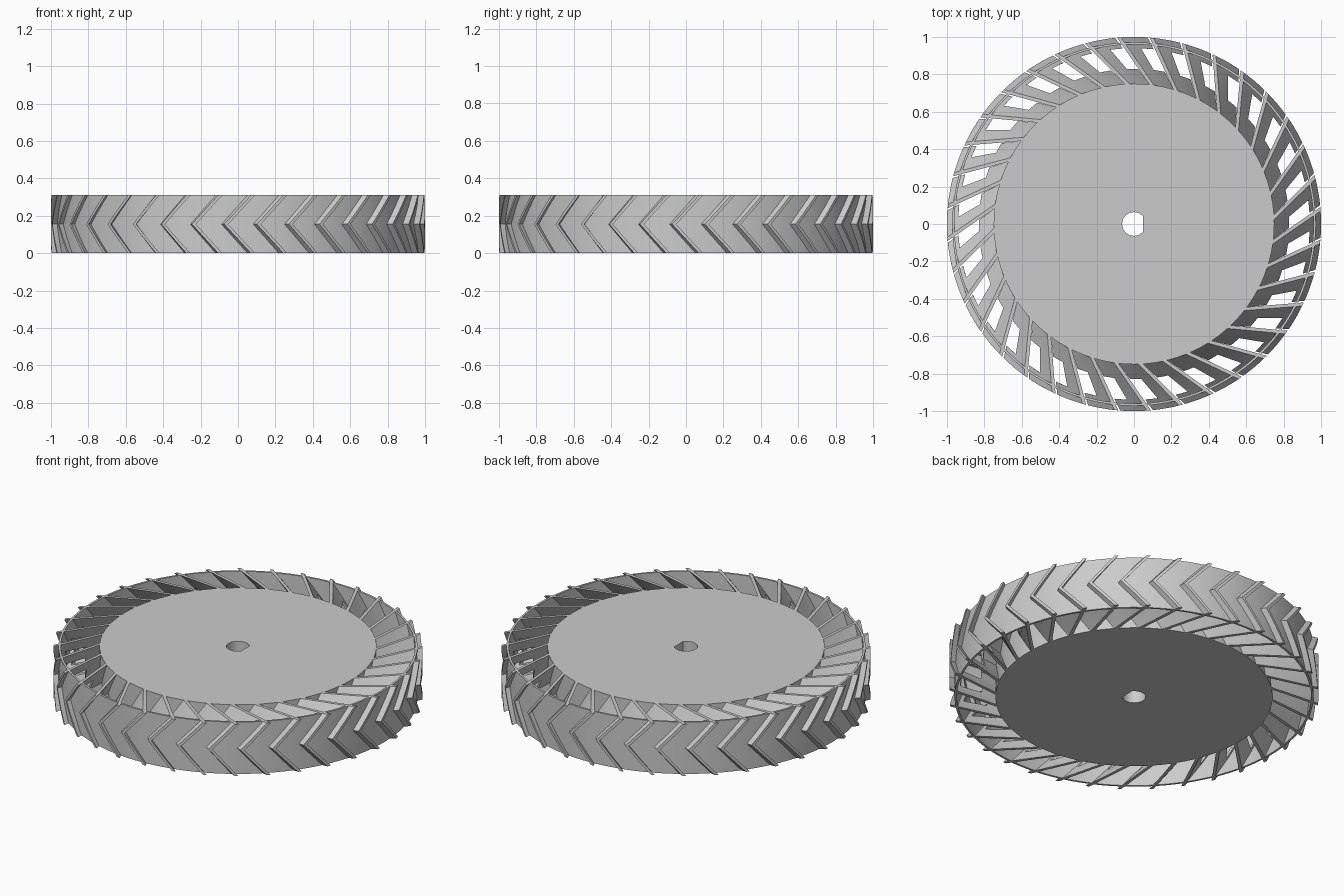
import bpy, bmesh, math

if "Cube" in bpy.data.objects:
    bpy.data.objects.remove(bpy.data.objects["Cube"])

H = 0.31            # wheel height
COUNT = 36          # number of spokes
TWIST = math.radians(8.2)   # chevron sweep from mid-height to each face
OFFSET = 0.5        # distance of each spoke line from the axle
THICK = 0.018

grey = bpy.data.materials.new("light_grey")
grey.diffuse_color = (0.6, 0.6, 0.6, 1)
grey.use_nodes = True
grey.node_tree.nodes["Principled BSDF"].inputs["Base Color"].default_value = grey.diffuse_color


def finish(name, bm, smooth=True):
    bmesh.ops.recalc_face_normals(bm, faces=bm.faces)
    mesh = bpy.data.meshes.new(name)
    bm.to_mesh(mesh)
    bm.free()
    mesh.materials.append(grey)
    ob = bpy.data.objects.new(name, mesh)
    bpy.context.collection.objects.link(ob)
    if smooth:
        bpy.ops.object.select_all(action='DESELECT')
        ob.select_set(True)
        bpy.context.view_layer.objects.active = ob
        bpy.ops.object.shade_smooth_by_angle(angle=math.radians(30))
    return ob


def tube(name, outer, inner, n=144, flat=None):
    """Full-height ring; flat cuts the bore with a straight side at +x."""
    bm = bmesh.new()
    loops = []
    for r, z in ((outer, 0), (outer, H), (inner, H), (inner, 0)):
        loop = []
        for i in range(n):
            a = 2 * math.pi * i / n
            x, y = r * math.cos(a), r * math.sin(a)
            if flat and r == inner:
                x = min(x, flat)
            loop.append(bm.verts.new((x, y, z)))
        loops.append(loop)
    for k in range(4):
        p, q = loops[k], loops[(k + 1) % 4]
        for i in range(n):
            j = (i + 1) % n
            bm.faces.new((p[i], p[j], q[j], q[i]))
    return finish(name, bm)


# solid hub with D-shaped axle bore, and thin outer rim
tube("hub", 0.75, 0.063, flat=0.048)
tube("rim", 0.972, 0.96)

# slanted spokes running through the rim to become chevron treads
RADII = (0.74, 0.83, 0.94, 1.0)
LEVELS = [H * k / 8 for k in range(9)]


def spoke_point(r, side, z, base):
    """Point on a straight slanted line, swept around the axle with height."""
    d = OFFSET + side * THICK / 2
    tip = math.asin(OFFSET)
    a = math.asin(d / r)
    sweep = TWIST * abs(z - H / 2) / (H / 2)
    ang = base + sweep + tip - a
    return (r * math.cos(ang), r * math.sin(ang), z)


bm = bmesh.new()
for s in range(COUNT):
    base = math.radians(-93.6 + 360 / COUNT * s)
    grid = {}

    def vert(i, k, side):
        key = (i, k, side)
        if key not in grid:
            grid[key] = bm.verts.new(spoke_point(RADII[i], side, LEVELS[k], base))
        return grid[key]

    # the middle of each spoke has an open window
    cells = {(i, k) for i in range(3) for k in range(8)
             if not (i == 1 and 2 <= k <= 5)}
    for i, k in cells:
        for side in (-1, 1):
            bm.faces.new([vert(i, k, side), vert(i + 1, k, side),
                          vert(i + 1, k + 1, side), vert(i, k + 1, side)])
        edges = {(i - 1, k): ((i, k), (i, k + 1)),
                 (i + 1, k): ((i + 1, k), (i + 1, k + 1)),
                 (i, k - 1): ((i, k), (i + 1, k)),
                 (i, k + 1): ((i, k + 1), (i + 1, k + 1))}
        for other, (p, q) in edges.items():
            if other not in cells:
                bm.faces.new([vert(*p, -1), vert(*q, -1),
                              vert(*q, 1), vert(*p, 1)])
finish("chevron_spokes", bm)
